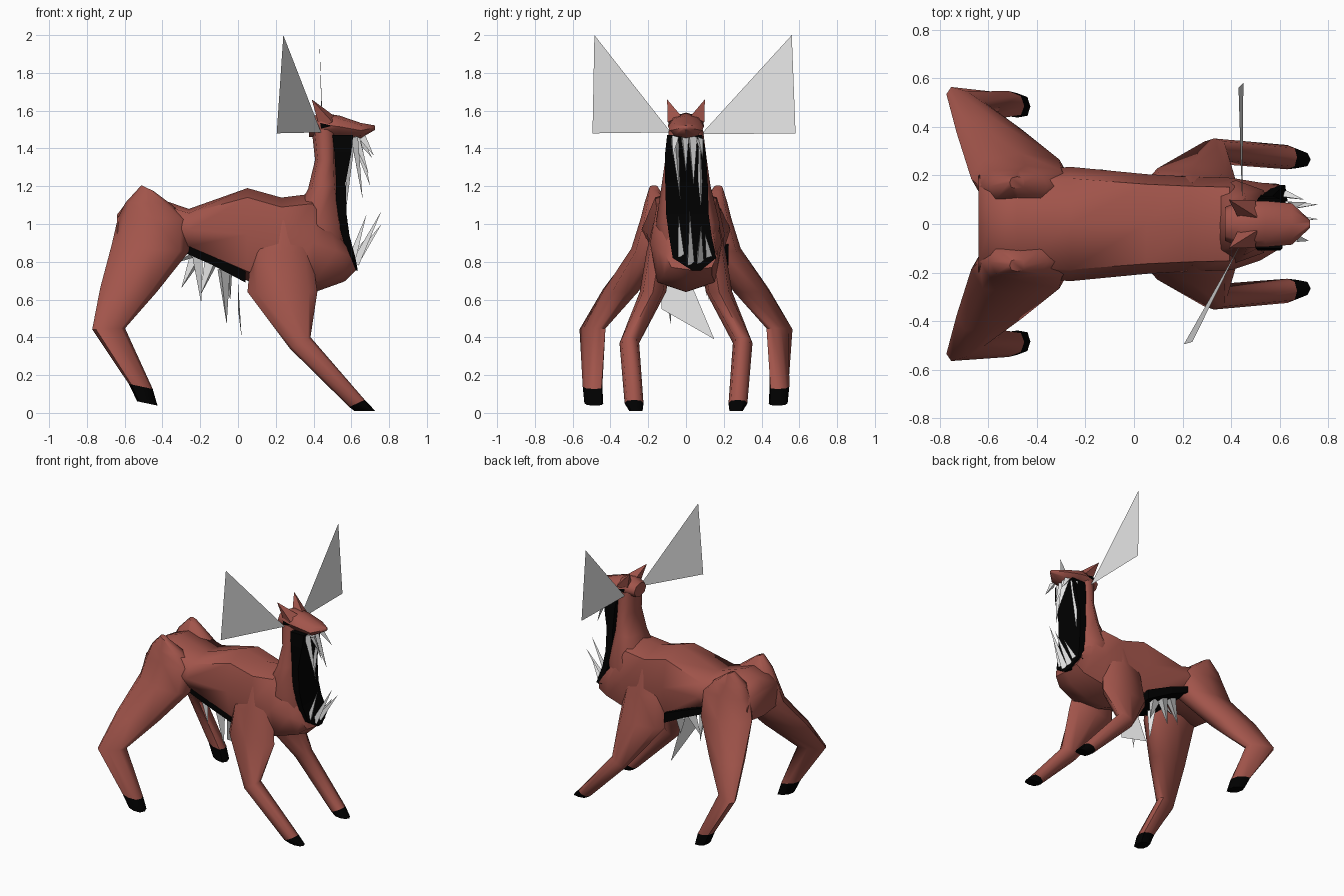
import bpy, bmesh, math
from mathutils import Vector


def material(name, rgb):
    m = bpy.data.materials.new(name)
    m.diffuse_color = (*rgb, 1)
    return m


RED = material("rust red hide", (0.36, 0.09, 0.07))
BLACK = material("black", (0.0, 0.0, 0.0))
BONE = material("pale grey bone", (0.82, 0.82, 0.82))


def finish(name, bm, mats, smooth=True):
    bmesh.ops.recalc_face_normals(bm, faces=bm.faces)
    me = bpy.data.meshes.new(name)
    bm.to_mesh(me)
    bm.free()
    ob = bpy.data.objects.new(name, me)
    bpy.context.collection.objects.link(ob)
    for m in mats:
        me.materials.append(m)
    if smooth:
        bpy.ops.object.select_all(action='DESELECT')
        ob.select_set(True)
        bpy.context.view_layer.objects.active = ob
        bpy.ops.object.shade_smooth_by_angle(angle=math.radians(60))
    return ob


def loft(name, sections, sides=8, dark_end=False, box=0.8):
    """Sections: x, y, z, radius in the xz plane, radius in y, tilt of the ring in degrees,
    and an optional sideways shear. A lower box value makes the rings squarer."""
    bm = bmesh.new()
    rings = []
    for x, y, z, ru, rv, tilt, *shear in sections:
        t = math.radians(tilt)
        u = Vector((math.cos(t), shear[0] if shear else 0, math.sin(t)))
        ring = []
        for i in range(sides):
            a = math.tau * i / sides
            c, s = [math.copysign(abs(w) ** box, w) if abs(w) > 1e-6 else 0
                    for w in (math.cos(a), math.sin(a))]
            ring.append(bm.verts.new(Vector((x, y, z)) + u * c * ru + Vector((0, s * rv, 0))))
        rings.append(ring)
    bm.faces.new(rings[0])
    for k in range(len(rings) - 1):
        a, b = rings[k], rings[k + 1]
        for i in range(sides):
            j = (i + 1) % sides
            f = bm.faces.new((a[i], a[j], b[j], b[i]))
            f.material_index = int(dark_end and k == len(rings) - 2)
    bm.faces.new(rings[-1]).material_index = int(dark_end)
    return finish(name, bm, [RED, BLACK])


def spikes(name, items, mat, sides=3):
    """Each item: base point, tip point, base radius."""
    bm = bmesh.new()
    for base, tip, r in items:
        base, tip = Vector(base), Vector(tip)
        q = (tip - base).to_track_quat('Z', 'Y')
        ring = [bm.verts.new(base + q @ Vector((r * math.cos(math.tau * i / sides),
                                                r * math.sin(math.tau * i / sides), 0)))
                for i in range(sides)]
        top = bm.verts.new(tip)
        bm.faces.new(ring)
        for i in range(sides):
            bm.faces.new((ring[i], ring[(i + 1) % sides], top))
    return finish(name, bm, [mat], False)


def plate(name, pts, mat):
    bm = bmesh.new()
    bm.faces.new([bm.verts.new(p) for p in pts])
    return finish(name, bm, [mat], False)


def slab(name, rows, mat):
    """Rows: back point, front point, low y, high y; lofted to a closed solid."""
    bm = bmesh.new()
    rings = [[bm.verts.new(p) for p in ((b[0], y0, b[1]), (f[0], y0, f[1]),
                                        (f[0], y1, f[1]), (b[0], y1, b[1]))]
             for b, f, y0, y1 in rows]
    bm.faces.new(rings[0])
    bm.faces.new(rings[-1])
    for a, b in zip(rings, rings[1:]):
        for i in range(4):
            j = (i + 1) % 4
            bm.faces.new((a[i], a[j], b[j], b[i]))
    return finish(name, bm, [mat], False)


# trunk from rump to chest
loft("torso", [(-0.64, 0, 0.95, 0.10, 0.20, 90), (-0.59, 0, 0.98, 0.135, 0.21, 90),
               (-0.48, 0, 1.01, 0.145, 0.22, 90), (-0.26, 0, 0.97, 0.11, 0.235, 90),
               (0.05, 0, 0.945, 0.245, 0.205, 90), (0.23, 0, 0.89, 0.25, 0.195, 90),
               (0.40, 0, 0.90, 0.26, 0.19, 92), (0.52, 0.01, 0.86, 0.17, 0.16, 105),
               (0.595, 0.03, 0.83, 0.08, 0.135, 112)], box=0.65)
# neck rising out of the chest
loft("neck", [(0.44, 0.02, 0.76, 0.13, 0.13, 0), (0.42, 0.01, 1.00, 0.15, 0.17, 0),
              (0.45, 0, 1.20, 0.08, 0.13, 10), (0.463, 0, 1.34, 0.055, 0.11, 0),
              (0.455, 0, 1.50, 0.065, 0.09, 0)])
# small wedge head with pointed snout
loft("head", [(0.375, 0, 1.51, 0.05, 0.07, 90), (0.44, 0, 1.525, 0.065, 0.095, 90),
              (0.54, 0, 1.515, 0.058, 0.095, 90), (0.65, 0, 1.495, 0.04, 0.085, 90),
              (0.725, 0, 1.51, 0.012, 0.015, 90)], box=1.0)
spikes("ears", [((0.47, s * 0.05, 1.54), (0.39, s * 0.10, 1.66), 0.055) for s in (-1, 1)], RED, 4)

for side, s in (("left", 1), ("right", -1)):
    # hind leg: hip peak, thigh, knee, ankle, hoof
    loft("hind_leg_" + side,
         [(-0.48, s * 0.17, 1.19, 0.035, 0.025, -25), (-0.475, s * 0.155, 1.11, 0.12, 0.065, -2),
          (-0.445, s * 0.155, 1.03, 0.19, 0.085, -2), (-0.465, s * 0.185, 0.87, 0.205, 0.105, -5),
          (-0.58, s * 0.345, 0.65, 0.15, 0.09, -4, s * -0.2),
          (-0.685, s * 0.495, 0.445, 0.087, 0.05, 2, s * -0.45),
          (-0.515, s * 0.495, 0.14, 0.065, 0.052, -12, s * -0.15),
          (-0.48, s * 0.488, 0.05, 0.055, 0.05, -12, s * -0.1)], dark_end=True, box=0.75)
    # front leg: shoulder, upper leg, knee, wrist, hoof
    loft("front_leg_" + side,
         [(0.24, s * 0.12, 1.02, 0.08, 0.05, 0), (0.23, s * 0.14, 0.85, 0.16, 0.07, 0),
          (0.235, s * 0.175, 0.64, 0.185, 0.07, 0), (0.33, s * 0.30, 0.37, 0.062, 0.052, 30),
          (0.63, s * 0.275, 0.05, 0.045, 0.05, 25),
          (0.672, s * 0.265, 0.01, 0.055, 0.035, 0)], dark_end=True, box=0.8)
    # eye plate
    plate("eye_" + side, [(0.435, s * 0.098, 1.535), (0.50, s * 0.098, 1.52),
                          (0.44, s * 0.098, 1.505)], BLACK)

# tall black maw down the front of the neck
slab("chest_maw", [((0.50, 1.47), (0.61, 1.47), -0.10, 0.085), ((0.51, 1.38), (0.60, 1.38), -0.11, 0.105),
                   ((0.52, 1.22), (0.57, 1.22), -0.11, 0.115), ((0.52, 1.05), (0.575, 1.05), -0.105, 0.12),
                   ((0.55, 0.94), (0.59, 0.94), -0.09, 0.135), ((0.58, 0.82), (0.622, 0.82), -0.07, 0.16),
                   ((0.59, 0.755), (0.634, 0.755), 0.03, 0.08)], BLACK)
spikes("upper_teeth",
       [((0.61, -0.06, 1.46), (0.66, -0.03, 1.13), 0.025), ((0.62, -0.01, 1.46), (0.69, 0.0, 1.27), 0.025),
        ((0.62, 0.03, 1.46), (0.70, 0.04, 1.20), 0.03), ((0.59, 0.07, 1.45), (0.57, 0.08, 1.06), 0.03),
        ((0.64, 0.07, 1.45), (0.71, 0.09, 1.35), 0.022), ((0.66, -0.06, 1.46), (0.72, -0.07, 1.36), 0.022)],
       BONE)
spikes("lower_teeth",
       [((0.61, -0.03, 0.83), (0.68, -0.04, 1.05), 0.022), ((0.62, 0.02, 0.79), (0.76, 0.02, 1.07), 0.025),
        ((0.62, 0.07, 0.80), (0.76, 0.08, 1.0), 0.025), ((0.62, 0.12, 0.83), (0.70, 0.10, 0.95), 0.02)],
       BONE)

# belly maw flush with the underside, opening wider on one flank
slab("belly_maw", [((-0.30, 0.90), (-0.30, 0.855), -0.18, 0.225), ((-0.14, 0.84), (-0.14, 0.785), -0.175, 0.225),
                   ((0.04, 0.76), (0.04, 0.69), -0.14, 0.20)], BLACK)
spikes("belly_teeth",
       [((-0.22, -0.08, 0.83), (-0.195, -0.07, 0.58), 0.035), ((-0.22, 0.12, 0.82), (-0.30, 0.10, 0.66), 0.04),
        ((-0.25, 0.0, 0.84), (-0.34, 0.0, 0.79), 0.025), ((-0.08, -0.10, 0.76), (-0.06, -0.08, 0.47), 0.04),
        ((-0.06, 0.14, 0.74), (-0.04, 0.12, 0.60), 0.04), ((-0.14, 0.13, 0.79), (-0.20, 0.11, 0.62), 0.04)], BONE)
plate("broad_belly_tooth", [(0.0, -0.13, 0.70), (0.0, 0.02, 0.70), (0.02, 0.15, 0.39), (0.0, -0.13, 0.55)], BONE)

# flat triangular antler blades
plate("antler_left", [(0.445, 0.08, 1.475), (0.43, 0.56, 2.0), (0.45, 0.58, 1.48)], BONE)
plate("antler_right", [(0.44, -0.08, 1.485), (0.24, -0.485, 2.0), (0.205, -0.495, 1.48)], BONE)
